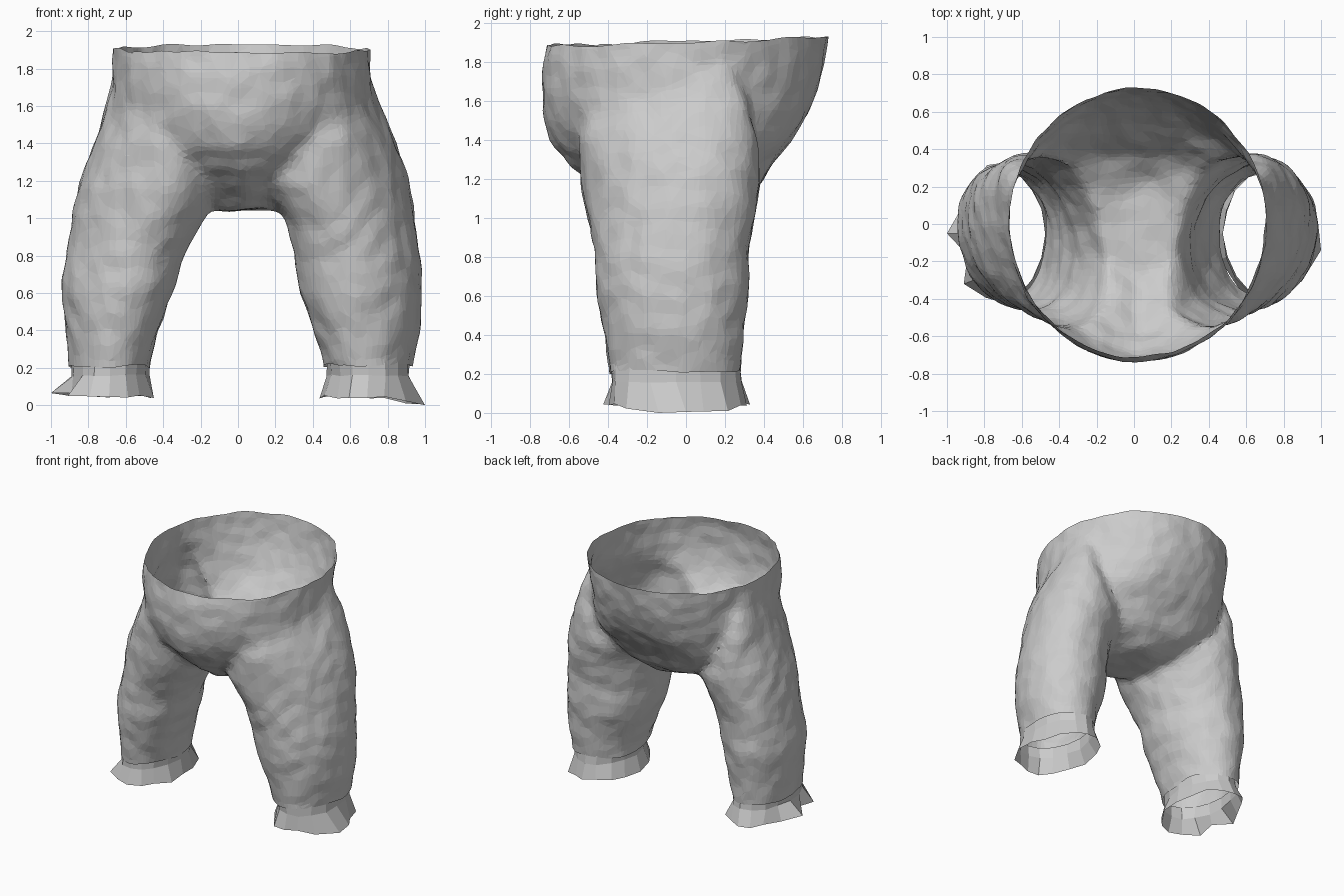
import bpy, bmesh, math, random
from mathutils import Vector, noise

random.seed(4)
if "Cube" in bpy.data.objects:
    bpy.data.objects.remove(bpy.data.objects["Cube"])

cloth = bpy.data.materials.new("light grey cloth")
cloth.use_nodes = True
GREY = (0.6, 0.6, 0.6, 1)
cloth.diffuse_color = GREY
cloth.node_tree.nodes["Principled BSDF"].inputs["Base Color"].default_value = GREY


def ring(x0, x1, y0, y1, z, sides, shear=0.0, front=1.0, back=1.0):
    """Oval filling the x and y span. Shear leans the back outwards; the
    front and back powers make that half pointed (over 1) or full (under 1)."""
    pts = []
    rx, ry = (x1 - x0) / 2, (y1 - y0) / 2
    rx = math.sqrt(rx * rx - (shear * ry) ** 2)
    for i in range(sides):
        a = math.tau * i / sides
        c, s = math.cos(a), math.sin(a)
        x = math.copysign(abs(c) ** (front if s < 0 else back), c) * rx + shear * s * ry
        pts.append(Vector(((x0 + x1) / 2 + x, (y0 + y1) / 2 + s * ry, z)))
    return pts


def loft(name, rings, capped):
    bm = bmesh.new()
    rows = [[bm.verts.new(p) for p in r] for r in rings]
    n = len(rows[0])
    for a, b in zip(rows, rows[1:]):
        for i in range(n):
            j = (i + 1) % n
            bm.faces.new((a[i], a[j], b[j], b[i]))
    if capped:
        bm.faces.new(rows[0])
        bm.faces.new(rows[-1])
    bmesh.ops.recalc_face_normals(bm, faces=bm.faces)
    me = bpy.data.meshes.new(name)
    bm.to_mesh(me)
    bm.free()
    me.materials.append(cloth)
    ob = bpy.data.objects.new(name, me)
    bpy.context.collection.objects.link(ob)
    return ob


# Hips: half width, front y, back y, height, front power, back power
HIPS = [(0.17, -0.30, 0.22, 1.045, 1, 1), (0.46, -0.46, 0.37, 1.16, 2.2, 0.7),
        (0.58, -0.61, 0.43, 1.27, 2, 0.6), (0.64, -0.70, 0.535, 1.39, 1.4, 0.65),
        (0.67, -0.73, 0.61, 1.52, 1.15, 0.8), (0.68, -0.735, 0.67, 1.66, 1, 0.95),
        (0.68, -0.73, 0.71, 1.80, 1, 1), (0.68, -0.70, 0.73, 1.92, 1, 1),
        (0.68, -0.69, 0.74, 2.05, 1, 1)]
trousers = loft("trousers", [ring(0.018 - w, 0.018 + w, f, b, z, 48, 0, fp, bp)
                             for w, f, b, z, fp, bp in HIPS], True)

# Legs: left inner and outer x, right inner and outer x, front y, back y, height
LEG = [(0.46, 0.93, 0.47, 0.90, -0.39, 0.28, 0.05), (0.46, 0.93, 0.475, 0.90, -0.39, 0.28, 0.22),
       (0.40, 0.97, 0.42, 0.925, -0.41, 0.295, 0.40), (0.33, 0.985, 0.355, 0.945, -0.455, 0.32, 0.60),
       (0.30, 0.975, 0.29, 0.92, -0.465, 0.32, 0.80), (0.26, 0.945, 0.19, 0.89, -0.50, 0.35, 1.00),
       (0.13, 0.92, 0.09, 0.855, -0.535, 0.38, 1.18), (0.22, 0.85, 0.20, 0.765, -0.555, 0.36, 1.40),
       (0.34, 0.76, 0.32, 0.705, -0.52, 0.31, 1.60), (0.42, 0.69, 0.40, 0.665, -0.36, 0.22, 1.80)]
helpers = []
for side, label in ((1, "left"), (-1, "right")):
    rings = []
    for lx0, lx1, rx0, rx1, y0, y1, z in LEG:
        x0, x1 = (lx0, lx1) if side > 0 else (rx0, rx1)
        r = ring(x0, x1, y0, y1, z, 32, 0.18 * z)
        rings.append([Vector((p.x * side, p.y, p.z)) for p in r])
    leg = loft(label + "_leg_helper", rings, True)
    leg.hide_render = True
    helpers.append(leg)
    mod = trousers.modifiers.new("join " + label, 'BOOLEAN')
    mod.operation, mod.solver, mod.object = 'UNION', 'EXACT', leg

# Blend the three volumes into one soft skin
mod = trousers.modifiers.new("skin", 'REMESH')
mod.mode, mod.voxel_size = 'VOXEL', 0.028
mod = trousers.modifiers.new("soften", 'SMOOTH')
mod.factor, mod.iterations = 0.5, 16
dg = bpy.context.evaluated_depsgraph_get()
skin = bpy.data.meshes.new_from_object(trousers.evaluated_get(dg))
trousers.modifiers.clear()

# Open the waist and ankles, then rumple the cloth
bm = bmesh.new()
bm.from_mesh(skin)
for co, no in (((0, 0, 1.905), (0, -0.03, 1)), ((0, 0, 0.21), (0, 0, -1))):
    bmesh.ops.bisect_plane(bm, geom=bm.verts[:] + bm.edges[:] + bm.faces[:],
                           plane_co=co, plane_no=no, clear_outer=True)
bm.normal_update()
for v in bm.verts:
    fold = noise.noise(v.co * 4) * 0.012 + noise.noise(v.co * 9) * 0.01 + 0.004
    v.co += v.normal * fold
    if v.is_boundary:
        v.co.z += 0.02 * noise.noise(v.co * 5)
bm.to_mesh(skin)
bm.free()
trousers.data = skin
mod = trousers.modifiers.new("facets", 'DECIMATE')
mod.ratio = 0.25
dg = bpy.context.evaluated_depsgraph_get()
faceted = bpy.data.meshes.new_from_object(trousers.evaluated_get(dg))
trousers.modifiers.clear()
trousers.data = faceted
faceted.materials.clear()
faceted.materials.append(cloth)
for p in faceted.polygons:
    p.use_smooth = False
    p.material_index = 0
for leg in helpers:
    bpy.data.objects.remove(leg)

# Ragged flared cuffs tucked into the legs, pulled out at the outer corner
CUFF = [(0.475, 0.905, -0.385, 0.275, 0.25), (0.48, 0.905, -0.385, 0.28, 0.16),
        (0.445, 0.94, -0.41, 0.325, 0.045)]
for side, label in ((1, "left"), (-1, "right")):
    rings = []
    for k, (x0, x1, y0, y1, z) in enumerate(CUFF):
        r = ring(x0, x1 + 0.015 * side, y0, y1, z, 16)
        for p in r:
            j = 0.009 * k
            p += Vector((random.uniform(-j, j), random.uniform(-j, j), random.uniform(-j, j) / 2))
            if k == 2 and p.x > 0.8:
                p.z += -0.03 if side > 0 else 0.015
            p.x *= side
        if k == 2 and side > 0:
            r[15] = Vector((1, -0.14, 0))
            r[0] = Vector((0.985, 0, 0.005))
        elif k == 2:
            r[0] = Vector((-1, -0.05, 0.065))
            r[14] = Vector((-0.91, -0.32, 0.05))
        rings.append(r)
    loft(label + "_cuff", rings, False)
